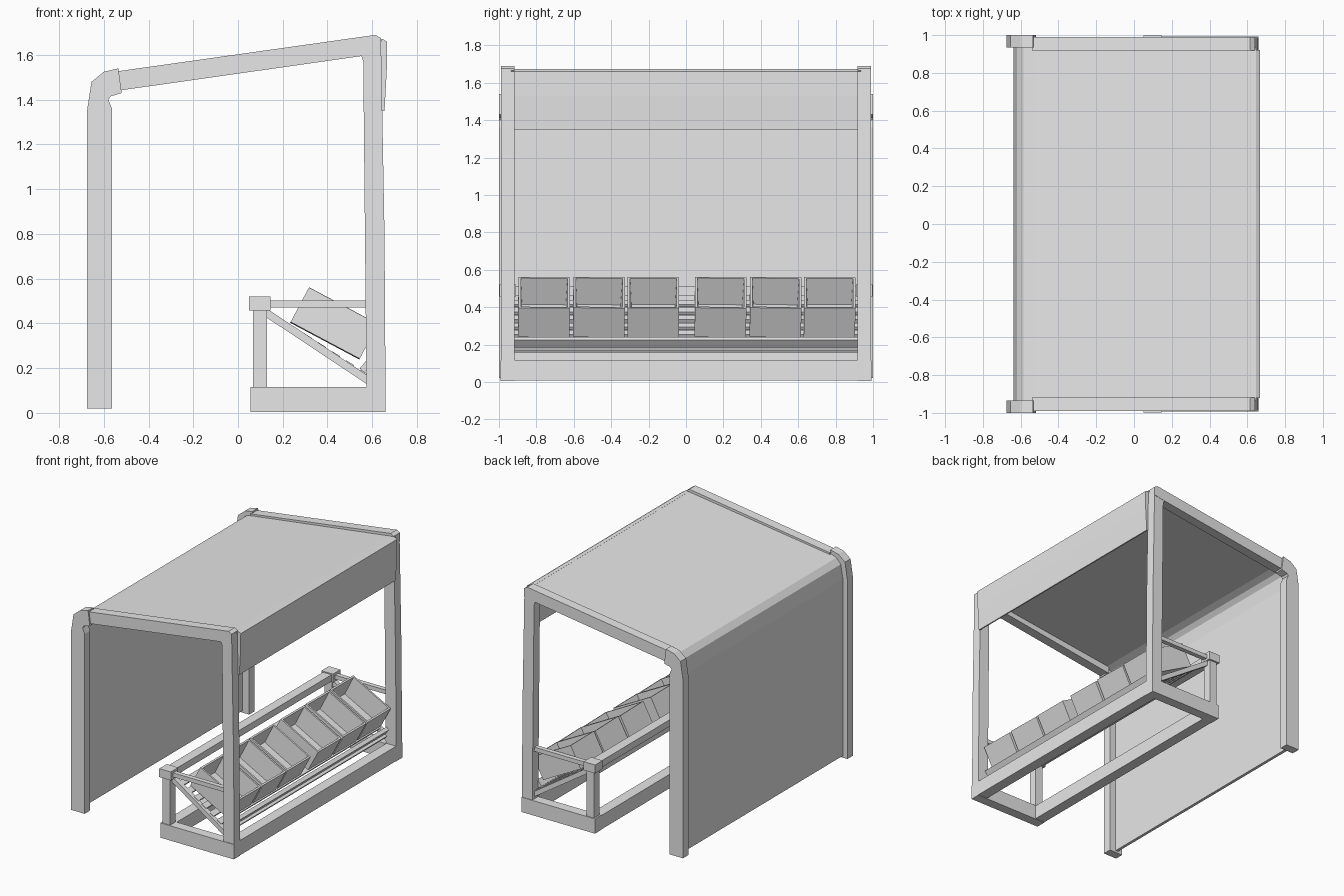
import bpy, bmesh, math, random
from mathutils import Vector

random.seed(4)
cube = bpy.data.objects.get("Cube")
if cube:
    bpy.data.objects.remove(cube, do_unlink=True)

grey = bpy.data.materials.new("plain_grey")
grey.use_nodes = True
grey.diffuse_color = (0.8, 0.8, 0.8, 1)
grey.node_tree.nodes["Principled BSDF"].inputs["Base Color"].default_value = (0.8, 0.8, 0.8, 1)


def finish(name, bm, mirror=False):
    bmesh.ops.recalc_face_normals(bm, faces=bm.faces)
    mesh = bpy.data.meshes.new(name)
    bm.to_mesh(mesh)
    bm.free()
    mesh.materials.append(grey)
    obj = bpy.data.objects.new(name, mesh)
    bpy.context.collection.objects.link(obj)
    if mirror:
        mod = obj.modifiers.new("both_ends", 'MIRROR')
        mod.use_axis = (False, True, False)
        mod.use_mirror_merge = False
    return obj


def extrude(name, profile, y0, y1, mirror=False):
    """Extrude an x-z outline along y."""
    bm = bmesh.new()
    face = bm.faces.new([bm.verts.new((x, y0, z)) for x, z in profile])
    new = bmesh.ops.extrude_face_region(bm, geom=[face])["geom"]
    bmesh.ops.translate(bm, vec=(0, y1 - y0, 0),
                        verts=[v for v in new if isinstance(v, bmesh.types.BMVert)])
    return finish(name, bm, mirror)


def box(name, x0, x1, y0, y1, z0, z1, mirror=False):
    return extrude(name, [(x0, z0), (x1, z0), (x1, z1), (x0, z1)], y0, y1, mirror)


def bar(name, a, b, thick, y0, y1, mirror=False):
    """Straight bar in the x-z plane between two points."""
    a, b = Vector(a), Vector(b)
    n = (b - a).orthogonal().normalized() * thick / 2
    return extrude(name, [a - n, b - n, b + n, a + n], y0, y1, mirror)


# Tall wall-side posts with their bent elbows
extrude("wall_post", [(-0.675, 0.02), (-0.563, 0.02), (-0.563, 1.36), (-0.58, 1.40),
                      (-0.57, 1.415), (-0.52, 1.43), (-0.535, 1.54), (-0.60, 1.525),
                      (-0.655, 1.48), (-0.675, 1.35)], 0.935, 1.0, True)

# Sloping roof beams and open-side posts
extrude("roof_beam", [(-0.54, 1.44), (0.55, 1.595), (0.64, 1.61), (0.64, 1.675),
                      (0.615, 1.69), (-0.54, 1.527)], 0.918, 0.99, True)
extrude("open_side_post", [(0.575, 0.05), (0.66, 0.05), (0.655, 0.8), (0.64, 1.62),
                           (0.55, 1.60), (0.56, 1.57)], 0.918, 0.988, True)

# Wall and roof cover in one bent sheet, with a hanging flap
extrude("wall_and_roof_cover", [(-0.638, 0.035), (-0.638, 1.35), (-0.62, 1.455),
                                (-0.585, 1.495), (-0.53, 1.515), (0.615, 1.67), (0.645, 1.665),
                                (0.62, 1.64), (-0.525, 1.493), (-0.575, 1.475),
                                (-0.602, 1.445), (-0.616, 1.35), (-0.616, 0.035)], -0.935, 0.935)
extrude("roof_flap", [(0.62, 1.67), (0.645, 1.672), (0.667, 1.66), (0.665, 1.53),
                      (0.655, 1.35), (0.645, 1.35), (0.64, 1.60)], -0.92, 0.92)

# Base frame
box("base_end_beam", 0.055, 0.66, 0.918, 0.992, 0.005, 0.115, True)
box("base_inner_beam", 0.055, 0.135, -0.92, 0.92, 0.008, 0.112)
box("base_outer_beam", 0.58, 0.66, -0.92, 0.92, 0.008, 0.118)

# Display stand: short posts, top rail, side rails and braces
box("stand_post", 0.067, 0.13, 0.922, 0.985, 0.10, 0.47, True)
box("rail_end_cap", 0.05, 0.145, 0.91, 0.998, 0.457, 0.52, True)
box("stand_top_rail", 0.062, 0.133, -0.92, 0.92, 0.462, 0.512)
box("stand_side_rail", 0.13, 0.58, 0.935, 0.97, 0.472, 0.503, True)
bar("stand_brace", (0.12, 0.452), (0.59, 0.14), 0.034, 0.925, 0.96, True)

# Slats running lengthwise beneath the crates
slope = Vector((0.84, -0.54))
for i in range(7):
    mid = Vector((0.165, 0.43)) + slope * 0.075 * i
    bar(f"slat_{i + 1}", mid, mid + slope * 0.042, 0.018, -0.94, 0.94)
bar("crate_stop", (0.555, 0.19), (0.59, 0.232), 0.028, -0.92, 0.92)


# Open crates, tilted towards the open side
def crate(name, y):
    bm = bmesh.new()
    bmesh.ops.create_cube(bm, size=1)
    for v in bm.verts:
        v.co = (v.co.x * 0.35, v.co.y * 0.275, (v.co.z + 0.5) * 0.175)
    top = max(bm.faces, key=lambda f: f.calc_center_median().z)
    bmesh.ops.inset_region(bm, faces=[top], thickness=0.018)
    # sink a floor below the rim
    new = bmesh.ops.extrude_face_region(bm, geom=[top])["geom"]
    floor = [v for v in new if isinstance(v, bmesh.types.BMVert)]
    if top.is_valid:
        bmesh.ops.delete(bm, geom=[top], context='FACES_ONLY')
    for v in floor:
        v.co = (v.co.x * 0.96, v.co.y * 0.94, 0.02)
    obj = finish(name, bm)
    obj.location = (0.389, y, 0.323)
    obj.rotation_euler = (math.radians(random.uniform(-1.2, 1.2)), math.radians(28), 0)


for i, y in enumerate((-0.76, -0.467, -0.175, 0.183, 0.477, 0.767)):
    crate(f"crate_{i + 1}", y)
